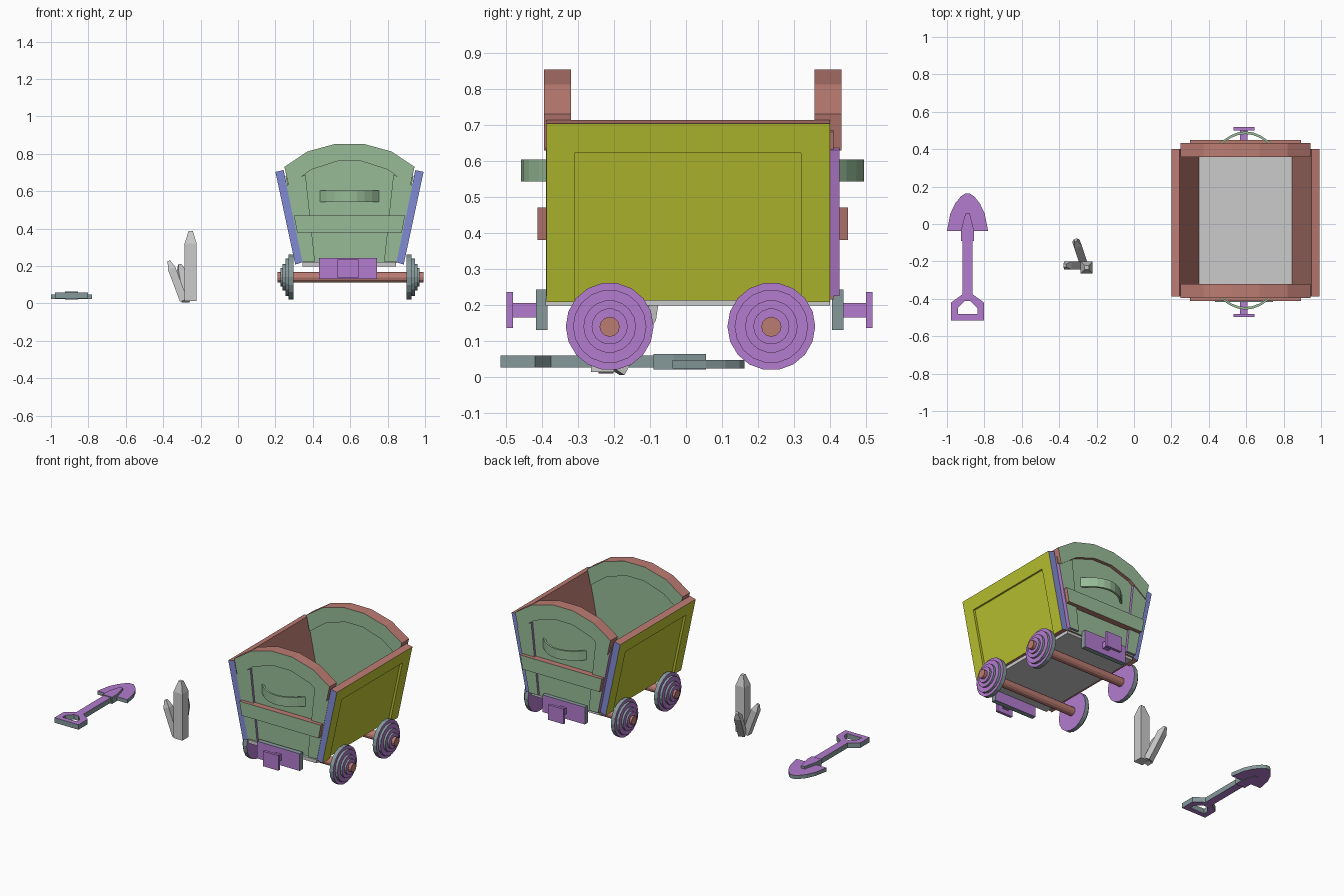
import bpy, bmesh, math
from mathutils import Vector

if "Cube" in bpy.data.objects:
    bpy.data.objects.remove(bpy.data.objects["Cube"])

CX = 0.596  # cart centre line


def mat(name, rgb):
    m = bpy.data.materials.new(name)
    m.diffuse_color = (*rgb, 1)
    m.use_nodes = True
    m.node_tree.nodes["Principled BSDF"].inputs["Base Color"].default_value = m.diffuse_color
    return m


GREEN = mat("green", (0.31, 0.5, 0.31))
RED = mat("red", (0.5, 0.2, 0.17))
YELLOW = mat("yellow", (0.5, 0.55, 0.03))
BLUE = mat("blue", (0.22, 0.26, 0.66))
PURPLE = mat("purple", (0.45, 0.2, 0.62))
TEAL = mat("teal", (0.24, 0.32, 0.33))


def finish(name, bm, mats=()):
    bmesh.ops.recalc_face_normals(bm, faces=bm.faces)
    me = bpy.data.meshes.new(name)
    bm.to_mesh(me)
    bm.free()
    for m in mats:
        me.materials.append(m)
    ob = bpy.data.objects.new(name, me)
    bpy.context.collection.objects.link(ob)
    return ob


def prism(name, pts, axis, a, b, mats=()):
    """Outline extruded along an axis; first material on caps, second on sides."""
    place = {'x': lambda p, t: (t, p[0], p[1]),
             'y': lambda p, t: (p[0], t, p[1]),
             'z': lambda p, t: (p[0], p[1], t)}[axis]
    bm = bmesh.new()
    r0 = [bm.verts.new(place(p, a)) for p in pts]
    r1 = [bm.verts.new(place(p, b)) for p in pts]
    bm.faces.new(r0)
    bm.faces.new(r1)
    n = len(pts)
    for i in range(n):
        f = bm.faces.new((r0[i], r0[(i + 1) % n], r1[(i + 1) % n], r1[i]))
        f.material_index = 1 if len(mats) > 1 else 0
    return finish(name, bm, mats)


def rect(x0, x1, y0, y1):
    return [(x0, y0), (x1, y0), (x1, y1), (x0, y1)]


def sym(half):
    """Full outline around the cart centre from its right half, bottom to top."""
    return [(CX + x, z) for x, z in half] + [(CX - x, z) for x, z in reversed(half)]


def lathe_x(name, profile, cx, sx, cy, cz, sides, mats):
    """Stepped disc around an x-parallel axis; profile is (x, radius)."""
    bm = bmesh.new()
    rings = []
    for x, r in profile:
        rings.append([bm.verts.new((cx + sx * x,
                                    cy + r * math.cos(2 * math.pi * i / sides),
                                    cz + r * math.sin(2 * math.pi * i / sides)))
                      for i in range(sides)])
    for (p, q), (pa, qa) in zip(zip(rings, rings[1:]), zip(profile, profile[1:])):
        for i in range(sides):
            j = (i + 1) % sides
            f = bm.faces.new((p[i], p[j], q[j], q[i]))
            f.material_index = 0 if pa[0] == qa[0] else 1
    bm.faces.new(rings[0])
    bm.faces.new(rings[-1])
    return finish(name, bm, mats)


# Floor
prism("floor", rect(CX - 0.25, CX + 0.25, -0.39, 0.40), 'z', 0.198, 0.22)

# Slanted side panels with a recess open at the bottom
for side, s in (("left", -1), ("right", 1)):
    prof = [(CX + s * x, z) for x, z in
            [(0.29, 0.208), (0.396, 0.703), (0.352, 0.713), (0.249, 0.22)]]
    panel = prism(side + "_panel", prof, 'y', -0.387, 0.40, (BLUE, RED, YELLOW))
    for f in panel.data.polygons:
        if f.normal.x * s > 0.8:
            f.material_index = 2 if f.center.x * s > s * CX * 1.0 + 0.32 else 1
    cut = [(CX + s * x, z) for x, z in
           [(0.262, 0.15), (0.364, 0.625), (0.45, 0.607), (0.35, 0.13)]]
    cutter = prism(side + "_recess_cutter", cut, 'y', -0.31, 0.32, (YELLOW,))
    cutter.hide_render = True
    cutter.hide_set(True)
    cutter.display_type = 'WIRE'
    mod = panel.modifiers.new("recess", 'BOOLEAN')
    mod.operation = 'DIFFERENCE'
    mod.solver = 'EXACT'
    mod.object = cutter
    mod.material_mode = 'TRANSFER'

# End walls, front and back
for end in ("front", "back"):
    def Y(y, c=0.0185):
        return y if end == "front" else 2 * c - y
    GR = (GREEN, RED)
    prism(end + "_wall", sym([(0.25, 0.215), (0.342, 0.68), (0.22, 0.78), (0.072, 0.82)]),
          'y', Y(-0.373), Y(-0.335), GR)
    # arched rim
    outer = [(0.348, 0.73), (0.225, 0.812), (0.075, 0.853)]
    inner = [(0.325, 0.628), (0.205, 0.715), (0.065, 0.76)]
    prism(end + "_rim", sym(outer) + sym(inner)[::-1], 'y', Y(-0.395), Y(-0.32), GR)
    # corner posts and cross band
    for side, s in (("left", -1), ("right", 1)):
        post = [(CX + s * x, z) for x, z in
                [(0.252, 0.225), (0.336, 0.63), (0.235, 0.69), (0.185, 0.225)]]
        prism(f"{end}_{side}_post", post, 'y', Y(-0.389), Y(-0.364), (GREEN, PURPLE))
    prism(end + "_band", sym([(0.28, 0.38), (0.297, 0.47)]), 'y', Y(-0.413), Y(-0.37), GR)
    # bowed handle
    ts = [-1 + i / 4 for i in range(9)]
    arc = [(CX + 0.162 * t, Y(-0.458 + 0.088 * t * t)) for t in ts]
    back = [(CX + 0.148 * t, Y(-0.444 + 0.074 * t * t)) for t in reversed(ts)]
    prism(end + "_handle", arc + back, 'z', 0.543, 0.604, (GREEN, GREEN))
    # buffer beam, stem and plate
    PT = (PURPLE, TEAL)
    bx, c = CX - 0.009, 0.01
    prism(end + "_buffer_beam", rect(bx - 0.155, bx + 0.155, 0.13, 0.243), 'y',
          Y(-0.417, c), Y(-0.385, c), PT)
    prism(end + "_buffer_stem", rect(bx - 0.021, bx + 0.021, 0.165, 0.205), 'y',
          Y(-0.485, c), Y(-0.41, c), (PURPLE, PURPLE))
    prism(end + "_buffer_plate", rect(bx - 0.056, bx + 0.056, 0.136, 0.235), 'y',
          Y(-0.498, c), Y(-0.48, c), (PURPLE, PURPLE))

# Axles and stepped wheels
WHEEL = [(0.302, 0.122), (0.329, 0.122), (0.329, 0.102), (0.346, 0.102),
         (0.346, 0.073), (0.36, 0.073), (0.36, 0.05), (0.372, 0.05)]
for end, y in (("front", -0.212), ("back", 0.237)):
    lathe_x(end + "_axle", [(-0.39, 0.028), (0.39, 0.028)], CX + 0.006, 1, y, 0.139, 12, (RED, RED))
    for side, s in (("left", -1), ("right", 1)):
        lathe_x(f"{end}_{side}_wheel", WHEEL, CX + 0.003, s, y, 0.14, 18, (PURPLE, TEAL))

# Shovel
SX = -0.89
PT = (PURPLE, TEAL)
blade = [(0.11, -0.037), (0.092, 0.055), (0.066, 0.11), (0.035, 0.148), (0.012, 0.163)]
prism("shovel_blade", [(SX + x, y) for x, y in blade] + [(SX - x, y) for x, y in reversed(blade)],
      'z', 0.023, 0.047, PT)
socket = [(0.035, -0.09), (0.035, -0.035), (0.012, 0.055)]
prism("shovel_socket", [(SX + x, y) for x, y in socket] + [(SX - x, y) for x, y in reversed(socket)],
      'z', 0.02, 0.064, PT)
prism("shovel_shaft", rect(SX - 0.026, SX + 0.026, -0.385, -0.08), 'z', 0.026, 0.059, PT)
grip = [(0, -0.375), (0.026, -0.375), (0.088, -0.42), (0.088, -0.515), (0, -0.515),
        (0, -0.482), (0.052, -0.482), (0.052, -0.45), (0.016, -0.412), (0, -0.412)]
for side, s in (("left", -1), ("right", 1)):
    prism(f"shovel_grip_{side}", [(SX + s * x, y) for x, y in grip], 'z', 0.026, 0.059, PT)


# Crystals: square shafts with blunt points
def crystal(name, base, tip, r, shoulder):
    base, tip = Vector(base), Vector(tip)
    d = tip - base
    q = d.to_track_quat('Z', 'Y')
    bm = bmesh.new()
    rings = [[bm.verts.new(base + d * t + q @ Vector((x * w, y * w, 0)))
              for x, y in ((-1, -1), (1, -1), (1, 1), (-1, 1))]
             for t, w in ((0, r), (shoulder, r), (1, r * 0.35))]
    for p, q2 in zip(rings, rings[1:]):
        for i in range(4):
            j = (i + 1) % 4
            bm.faces.new((p[i], p[j], q2[j], q2[i]))
    bm.faces.new(rings[0])
    bm.faces.new(rings[-1])
    finish(name, bm)


crystal("tall_crystal", (-0.253, -0.232, 0.014), (-0.253, -0.232, 0.388), 0.032, 0.82)
crystal("left_crystal", (-0.29, -0.222, 0.016), (-0.37, -0.222, 0.228), 0.021, 0.8)
crystal("back_crystal", (-0.275, -0.195, 0.016), (-0.312, -0.085, 0.207), 0.021, 0.8)
